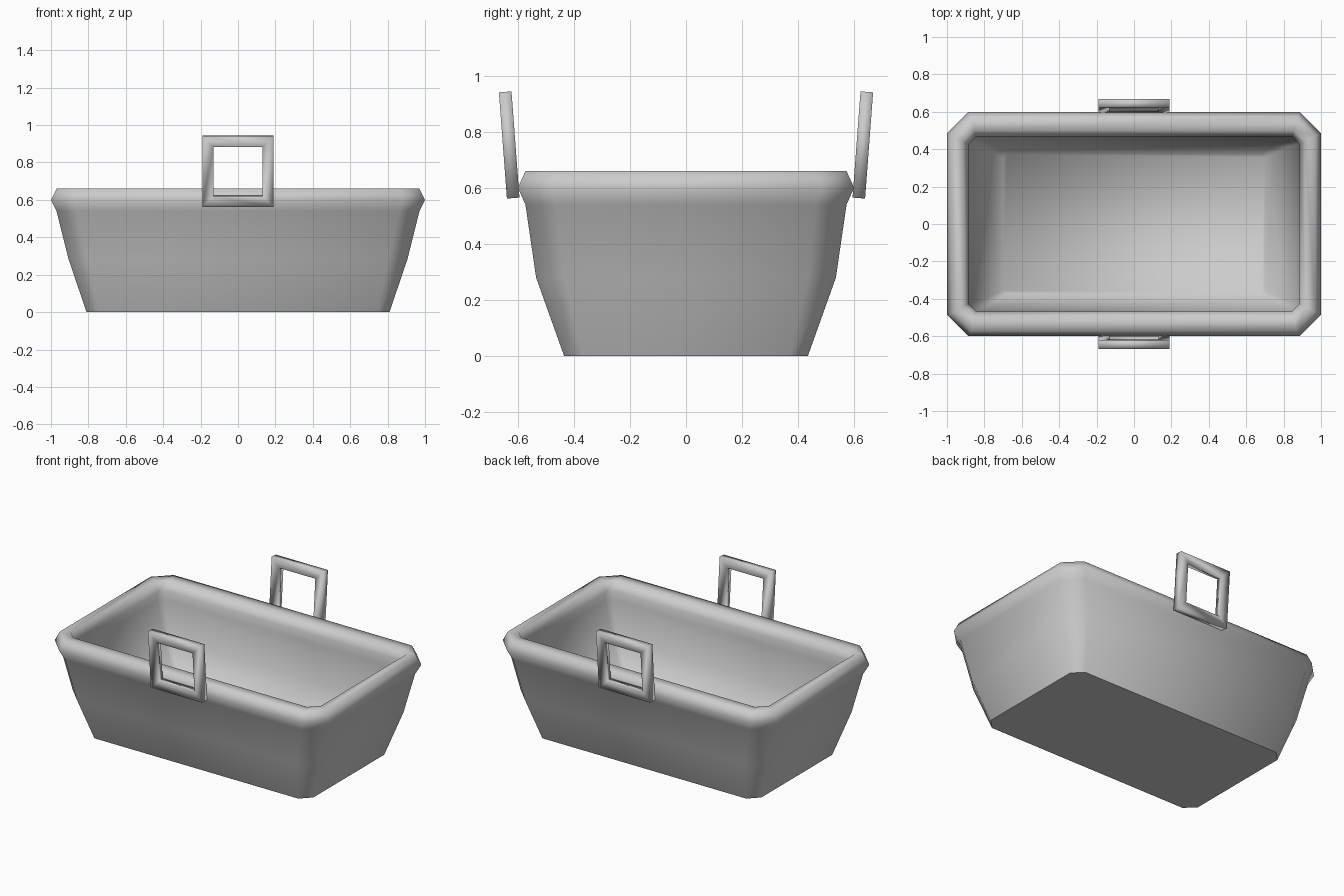
import bpy, bmesh, math
from mathutils import Matrix

cube = bpy.data.objects.get("Cube")
if cube:
    bpy.data.objects.remove(cube)

grey = bpy.data.materials.new("plain grey")
grey.use_nodes = True
grey.diffuse_color = (0.6, 0.6, 0.6, 1)
grey.node_tree.nodes["Principled BSDF"].inputs["Base Color"].default_value = (0.6, 0.6, 0.6, 1)


def finish(name, bm):
    mesh = bpy.data.meshes.new(name)
    bm.to_mesh(mesh)
    bm.free()
    mesh.materials.append(grey)
    obj = bpy.data.objects.new(name, mesh)
    bpy.context.collection.objects.link(obj)
    return obj


def chamfered_ring(bm, hx, hy, c, z):
    """Rectangle with cut corners, counter-clockwise."""
    pts = [(hx, c - hy), (hx, hy - c), (hx - c, hy), (c - hx, hy),
           (-hx, hy - c), (-hx, c - hy), (c - hx, -hy), (hx - c, -hy)]
    return [bm.verts.new((x, y, z)) for x, y in pts]


def bridge(bm, a, b):
    n = len(a)
    for i in range(n):
        j = (i + 1) % n
        bm.faces.new((a[i], a[j], b[j], b[i])).smooth = True


# Basin: up the outer wall, over the rolled rim, down to the inner floor
profile = [  # half length, half width, corner cut, height
    (0.81, 0.435, 0.065, 0.0),
    (0.905, 0.535, 0.10, 0.28),
    (0.97, 0.573, 0.11, 0.54),
    (1.0, 0.60, 0.115, 0.60),
    (0.97, 0.573, 0.10, 0.66),
    (0.915, 0.50, 0.06, 0.66),
    (0.885, 0.467, 0.04, 0.60),
    (0.89, 0.47, 0.04, 0.54),
    (0.82, 0.44, 0.03, 0.30),
    (0.70, 0.375, 0.02, 0.08),
]
bm = bmesh.new()
rings = [chamfered_ring(bm, *p) for p in profile]
for lower, upper in zip(rings, rings[1:]):
    bridge(bm, lower, upper)
bm.faces.new(rings[-1]).smooth = True            # inner floor
bm.faces.new(rings[0][::-1]).smooth = False      # flat underside
finish("basin", bm)


# Handles: square frames leaning slightly outward
def handle(name, side):
    bm = bmesh.new()
    section = [(0.19, -0.0225), (0.19, 0.0225), (0.132, 0.0225), (0.132, -0.0225)]
    corners = [(1, 1), (-1, 1), (-1, -1), (1, -1)]
    loops = [[bm.verts.new((sx * r, y, sz * r)) for r, y in section] for sx, sz in corners]
    for i in range(4):
        bridge(bm, loops[i], loops[(i + 1) % 4])
    bmesh.ops.recalc_face_normals(bm, faces=bm.faces)
    obj = finish(name, bm)
    lean = Matrix.Rotation(math.radians(-4.3 * side), 4, 'X')
    obj.matrix_world = Matrix.Translation((0, 0.631 * side, 0.753)) @ lean


handle("front_handle", -1)
handle("back_handle", 1)
